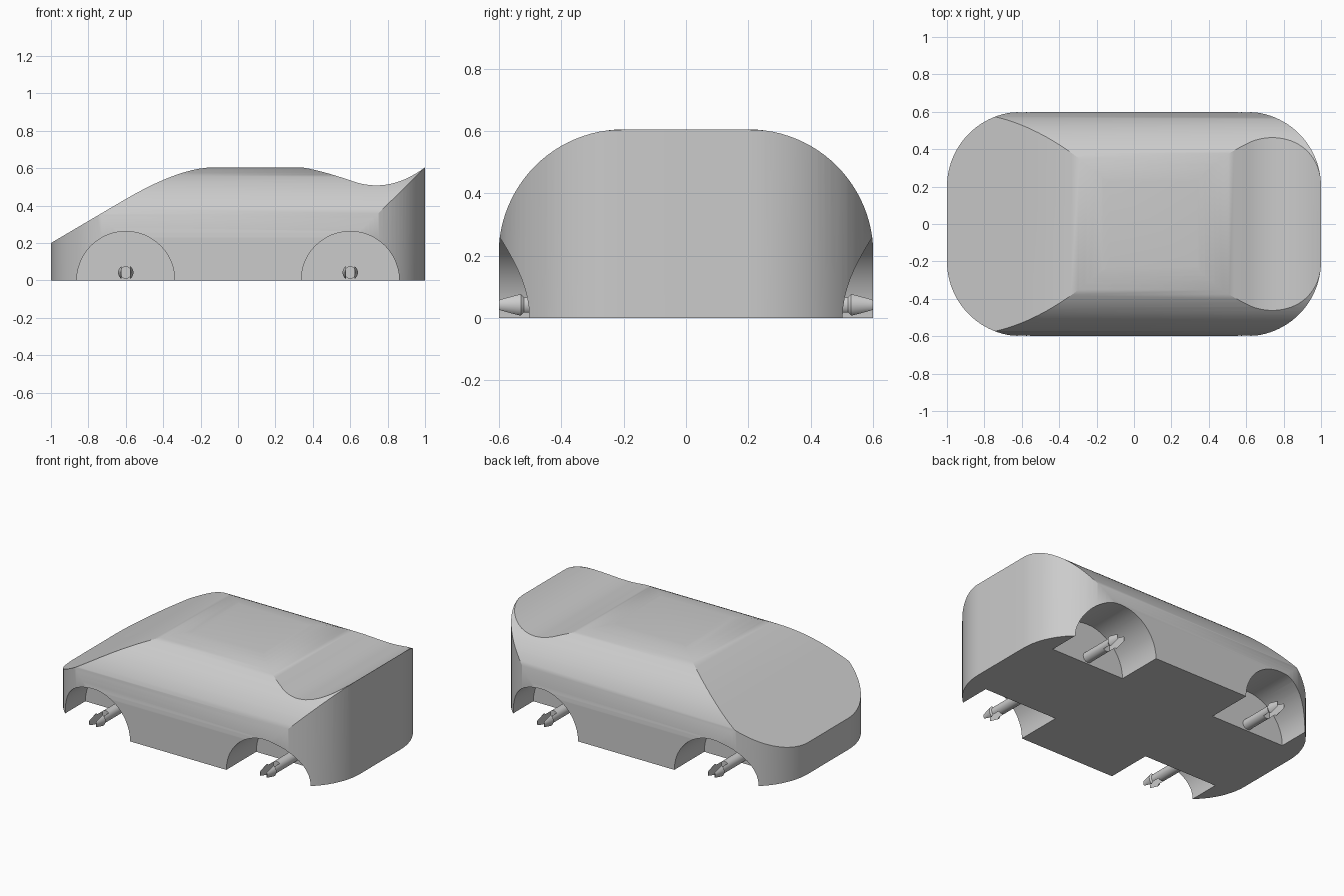
import bpy, bmesh
from math import sin, cos, pi, radians
from mathutils import Vector, Matrix

cube = bpy.data.objects.get("Cube")
if cube:
    bpy.data.objects.remove(cube, do_unlink=True)

grey = bpy.data.materials.new("plain grey")
grey.use_nodes = True
grey.diffuse_color = (0.6, 0.6, 0.6, 1)
grey.node_tree.nodes["Principled BSDF"].inputs["Base Color"].default_value = (0.6, 0.6, 0.6, 1)


def finish(name, bm):
    bmesh.ops.recalc_face_normals(bm, faces=bm.faces)
    mesh = bpy.data.meshes.new(name)
    bm.to_mesh(mesh)
    bm.free()
    mesh.materials.append(grey)
    obj = bpy.data.objects.new(name, mesh)
    bpy.context.collection.objects.link(obj)
    return obj


def prism(name, outline, place, low, high):
    """Extrude a 2D outline; place(u, v, w) maps it into space."""
    bm = bmesh.new()
    face = bm.faces.new([bm.verts.new(place(u, v, low)) for u, v in outline])
    ext = bmesh.ops.extrude_face_region(bm, geom=[face])
    verts = [g for g in ext["geom"] if isinstance(g, bmesh.types.BMVert)]
    shift = Vector(place(0, 0, high)) - Vector(place(0, 0, low))
    bmesh.ops.translate(bm, verts=verts, vec=shift)
    return finish(name, bm)


def arc(cx, cy, r, start, end, steps=24):
    angles = [radians(start + (end - start) * i / steps) for i in range(steps + 1)]
    return [(cx + r * cos(a), cy + r * sin(a)) for a in angles]


def bend(a, b, c, steps=10):
    """Quadratic curve from a to c, without its first point."""
    a, b, c = Vector(a), Vector(b), Vector(c)
    ts = [i / steps for i in range(1, steps + 1)]
    return [tuple(a * (1 - t) ** 2 + b * 2 * t * (1 - t) + c * t * t) for t in ts]


def apply_boolean(obj, tool, operation):
    tool.hide_render = True
    mod = obj.modifiers.new("cut", "BOOLEAN")
    mod.operation, mod.object, mod.solver = operation, tool, "EXACT"
    bpy.context.view_layer.objects.active = obj
    bpy.ops.object.modifier_apply(modifier=mod.name)
    bpy.data.objects.remove(tool, do_unlink=True)


def smooth(obj):
    bpy.ops.object.select_all(action="DESELECT")
    obj.select_set(True)
    bpy.context.view_layer.objects.active = obj
    bpy.ops.object.shade_smooth_by_angle(angle=radians(30))


# Body: rounded plan, cut by the arched section and the side profile
plan = []
for cx, cy, start in ((0.6, 0.2, 0), (-0.6, 0.2, 90), (-0.6, -0.2, 180), (0.6, -0.2, 270)):
    plan += arc(cx, cy, 0.4, start, start + 90)
body = prism("car_body", plan, lambda u, v, w: (u, v, w), 0, 0.8)

section = [(-0.601, -0.1), (0.601, -0.1)]
section += arc(0.201, 0.205, 0.4, 0, 90) + arc(-0.201, 0.205, 0.4, 90, 180)
apply_boolean(body, prism("section_cutter", section, lambda u, v, w: (w, u, v), -1.2, 1.2), "INTERSECT")

roof = 0.604
profile = [(1.1, -0.1), (-1.1, -0.1), (-1.1, 0.141), (-0.6, 0.435)]
profile += bend((-0.6, 0.435), (-0.31, roof), (-0.13, roof))
profile += [(0.34, roof)]
profile += bend((0.34, roof), (0.43, 0.592), (0.6, 0.535))
profile += bend((0.6, 0.535), (0.67, 0.508), (0.74, 0.508))
profile += bend((0.74, 0.508), (0.87, 0.508), (1, roof))
profile += [(1.1, 0.68)]
apply_boolean(body, prism("profile_cutter", profile, lambda u, v, w: (u, w, v), -0.8, 0.8), "INTERSECT")

# Wheel wells
for x in (-0.6, 0.6):
    for low, high in ((-0.8, -0.3), (0.3, 0.8)):
        well = prism("well_cutter", arc(x, 0, 0.262, 0, 352.5, 47),
                     lambda u, v, w: (u, w, v), low, high)
        apply_boolean(body, well, "DIFFERENCE")
smooth(body)

# Axle pins: a rod with a barbed tip, split by an upright slot
for x, end in ((-0.6, "left"), (0.6, "right")):
    for side, face in ((-1, "front"), (1, "back")):
        bm = bmesh.new()
        rim = [(0, 0.28), (0.033, 0.28), (0.033, 0.52), (0.041, 0.53), (0.027, 0.6), (0, 0.6)]
        verts = [bm.verts.new((r, y, 0)) for r, y in rim]
        edges = [bm.edges.new(pair) for pair in zip(verts, verts[1:])]
        bmesh.ops.spin(bm, geom=verts + edges, cent=(0, 0, 0), axis=(0, 1, 0),
                       angle=2 * pi, steps=32, use_duplicate=False)
        bmesh.ops.remove_doubles(bm, verts=bm.verts, dist=0.0001)
        pin = finish(f"axle_pin_{face}_{end}", bm)
        bm = bmesh.new()
        bmesh.ops.create_cube(bm, size=1, matrix=Matrix.Translation((0, 0.57, 0))
                              @ Matrix.Diagonal((0.044, 0.2, 0.2, 1)))
        apply_boolean(pin, finish("slot_cutter", bm), "DIFFERENCE")
        turn = Matrix.Rotation(0 if side > 0 else pi, 4, "Z")
        pin.data.transform(Matrix.Translation((x, 0, 0.042)) @ turn)
        smooth(pin)
